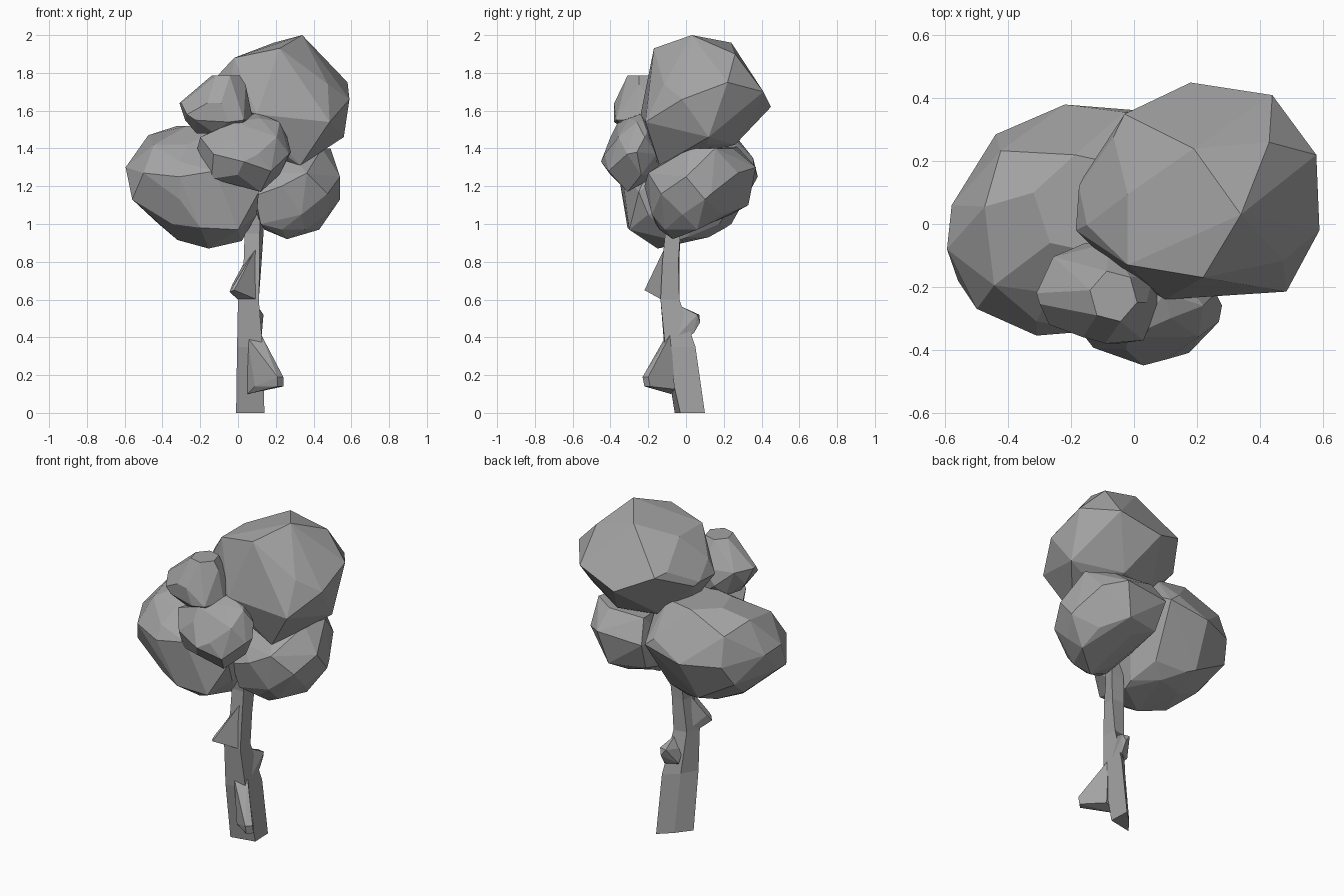
import bpy, bmesh
from math import sin, cos, pi, radians

grey = bpy.data.materials.new("dark_grey")
grey.diffuse_color = (.37, .37, .37, 1)


def ring(tier, sides, phase):
    """Polygon at height z stretched to fill the box x0..x1, y0..y1."""
    z, x0, x1, y0, y1 = tier
    pts = [(cos(phase + 2 * pi * i / sides), sin(phase + 2 * pi * i / sides)) for i in range(sides)]
    lx, hx = min(p[0] for p in pts), max(p[0] for p in pts)
    ly, hy = min(p[1] for p in pts), max(p[1] for p in pts)
    return [(x0 + (x1 - x0) * (px - lx) / (hx - lx),
             y0 + (y1 - y0) * (py - ly) / (hy - ly), z) for px, py in pts]


def finish(name, bm):
    bmesh.ops.recalc_face_normals(bm, faces=bm.faces[:])
    me = bpy.data.meshes.new(name)
    bm.to_mesh(me)
    bm.free()
    me.materials.append(grey)
    ob = bpy.data.objects.new(name, me)
    bpy.context.collection.objects.link(ob)
    return ob


def hull(name, points):
    """Faceted convex lump around the points."""
    bm = bmesh.new()
    for p in points:
        bm.verts.new(p)
    bmesh.ops.convex_hull(bm, input=bm.verts[:])
    bmesh.ops.delete(bm, geom=[v for v in bm.verts if not v.link_faces], context='VERTS')
    bmesh.ops.remove_doubles(bm, verts=bm.verts[:], dist=0.025 if len(points) > 15 else 0.001)
    bmesh.ops.dissolve_limit(bm, angle_limit=radians(9), verts=bm.verts[:], edges=bm.edges[:])
    return finish(name, bm)


def leaf_clump(name, tiers, corners):
    pts = list(corners)
    for i, t in enumerate(tiers):
        pts += ring(t, 6, 0.3 + 0.52 * i)
    return hull(name, pts)


def loft(name, sections):
    """Skin over cross-sections given as (z, corner points)."""
    bm = bmesh.new()
    rows = [[bm.verts.new((x, y, z)) for x, y in pts] for z, pts in sections]
    n = len(rows[0])
    for a, b in zip(rows, rows[1:]):
        for i in range(n):
            j = (i + 1) % n
            bm.faces.new((a[i], a[j], b[j], b[i]))
    bm.faces.new(rows[0])
    bm.faces.new(rows[-1])
    return finish(name, bm)


# Leaning trunk, nearly triangular at the foot
loft("trunk", [
    (0, [(-.01, -.06), (.14, -.03), (.135, .10), (.06, .03)]),
    (.35, [(-.005, -.115), (.13, -.11), (.13, .05), (.05, -.02)]),
    (.60, [(0, -.135), (.11, -.135), (.11, -.035), (.03, -.05)]),
    (.80, [(.03, -.12), (.115, -.125), (.125, -.04), (.045, -.035)]),
    (.95, [(.035, -.11), (.115, -.11), (.135, -.03), (.05, -.03)]),
    (1.3, [(.05, -.14), (.12, -.15), (.13, -.05), (.07, -.05)])])

# Broken branch stubs
hull("low_stub", [(.05, -.11, .40), (.12, -.08, .42), (.05, -.08, .10), (.15, -.06, .125),
                  (.24, -.19, .14), (.24, -.20, .19), (.21, -.23, .19), (.21, -.22, .14), (.09, -.14, .14)])
hull("back_stub", [(.12, -.10, .35), (.05, .0, .42), (.12, .04, .42), (.10, -.04, .57), (.09, .02, .53),
                   (.09, .07, .52), (.135, .06, .52), (.12, .075, .48), (.05, -.05, .50)])
hull("front_stub", [(.10, -.11, .88), (.035, -.10, .80), (.10, -.13, .60), (.0, -.13, .60),
                    (-.045, -.19, .64), (-.02, -.22, .65), (-.02, -.20, .68), (-.03, -.16, .68),
                    (.02, -.09, .62)])

# Large top clump
leaf_clump("top_leaves", [
    (1.42, -.02, .48, -.17, .26), (1.63, -.16, .56, -.22, .38), (1.74, -.15, .56, -.20, .36),
    (1.88, -.02, .42, -.16, .25)],
    [(.33, -.14, 1.31), (.56, .12, 1.46), (.485, -.215, 1.54), (.18, .45, 1.62), (.44, .41, 1.70),
     (.58, .22, 1.75), (.59, -.02, 1.66), (.22, -.17, 1.93), (-.02, -.13, 1.88), (.19, .24, 1.96),
     (.34, .03, 2.0), (.10, -.24, 1.58), (.43, .26, 1.90), (-.185, -.02, 1.65), (-.175, .12, 1.65),
     (-.03, .35, 1.72)])

# Large left clump
leaf_clump("left_leaves", [
    (.93, -.30, .03, -.20, .12), (1.0, -.42, .06, -.30, .24), (1.13, -.56, .10, -.33, .31),
    (1.28, -.57, .12, -.34, .33), (1.42, -.50, .12, -.22, .31), (1.52, -.32, .05, -.10, .22)],
    [(-.155, -.15, .87), (-.50, -.27, 1.27), (-.56, -.18, 1.13), (-.44, .285, 1.25),
     (-.31, -.355, 1.25), (-.475, .055, 1.47), (-.03, .355, 1.35), (0, -.30, .97),
     (.02, -.05, .91), (.10, -.20, 1.05), (.11, -.25, 1.17), (-.32, -.10, .915), (.03, .36, 1.30),
     (-.595, -.08, 1.30), (-.58, .06, 1.28), (-.22, .38, 1.25), (-.445, -.195, 1.42),
     (-.31, -.31, 1.33), (-.20, .21, .98), (-.20, -.31, .98)])

# Right lower clump
leaf_clump("right_leaves", [
    (.97, .14, .38, -.14, .05), (1.05, .09, .47, -.18, .24), (1.16, .06, .53, -.21, .32),
    (1.27, .06, .53, -.20, .34), (1.40, .12, .49, -.02, .25)],
    [(.26, -.07, .92), (.43, .06, .97), (.35, .37, 1.30), (.23, -.22, 1.20), (.54, 0, 1.25),
     (.30, .33, 1.10), (.06, .35, 1.28), (.08, .28, 1.11), (.10, .27, 1.41), (.54, .10, 1.13),
     (.12, -.16, 1.0), (.09, -.19, 1.15)])

# Two small clumps at the front
leaf_clump("front_upper_leaves", [
    (1.48, -.22, .03, -.30, -.08), (1.55, -.28, .08, -.37, -.06), (1.64, -.30, .06, -.36, -.06),
    (1.785, -.14, .01, -.31, -.15)],
    [(-.27, -.32, 1.58), (.03, -.37, 1.55), (.04, -.25, 1.74), (-.31, -.22, 1.64), (-.09, -.38, 1.64),
     (-.05, -.38, 1.54)])
leaf_clump("front_lower_leaves", [
    (1.26, -.14, .22, -.40, -.15), (1.37, -.20, .27, -.43, -.12), (1.46, -.20, .26, -.40, -.12),
    (1.56, 0, .18, -.30, -.15)],
    [(.12, -.31, 1.17), (.03, -.45, 1.33), (.175, -.41, 1.28), (-.14, -.33, 1.24), (.22, -.26, 1.54),
     (.28, -.26, 1.38), (-.215, -.25, 1.40), (-.02, -.36, 1.54), (.10, -.22, 1.59)])
